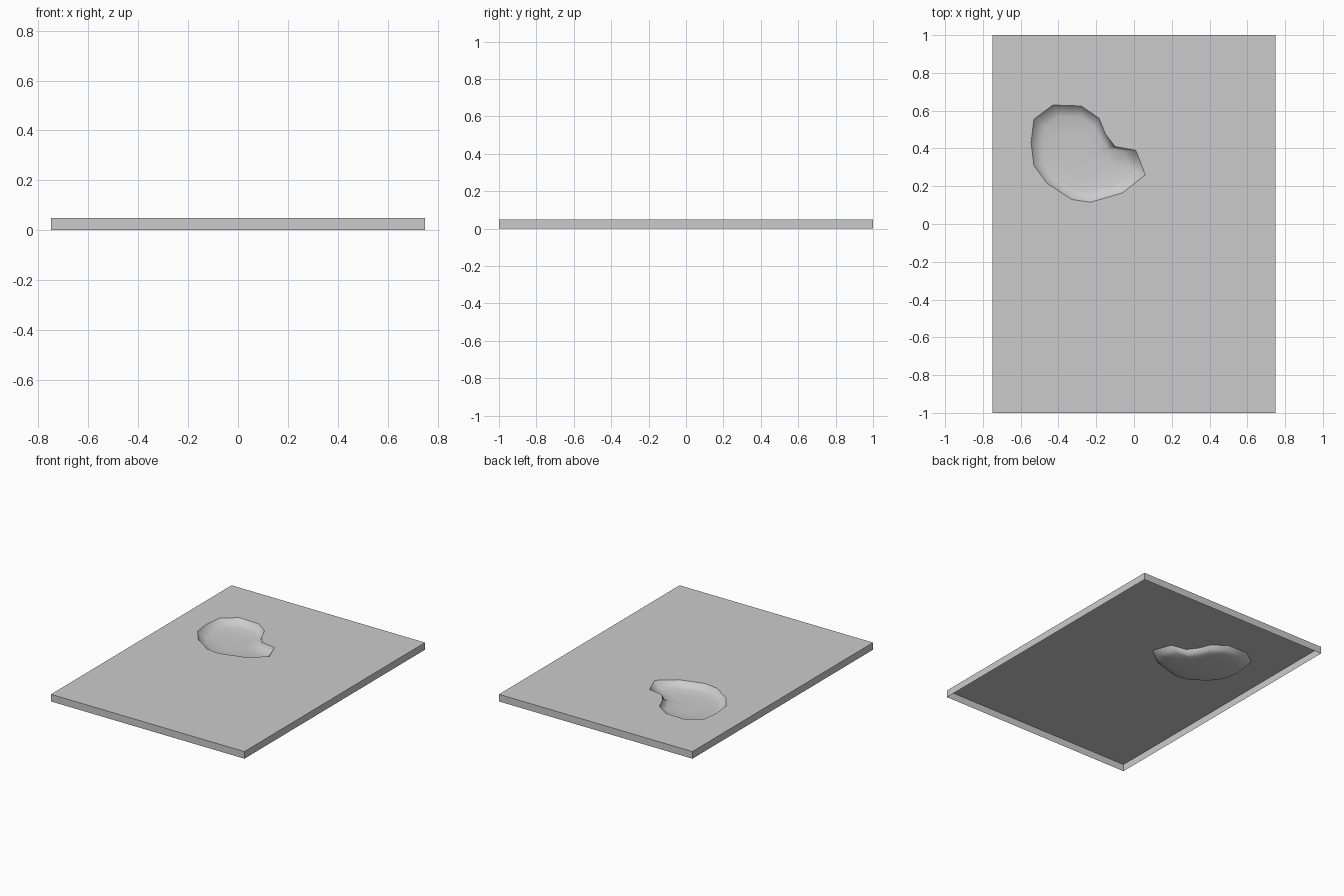
import bpy, bmesh

if "Cube" in bpy.data.objects:
    bpy.data.objects.remove(bpy.data.objects["Cube"])

H = 0.05
CX, CY = -0.27, 0.36

# Outline of the dent, seen from above
outline = [(-0.43, 0.63), (-0.28, 0.625), (-0.185, 0.56), (-0.15, 0.475),
           (-0.10, 0.41), (0.01, 0.39), (0.06, 0.26), (-0.06, 0.165),
           (-0.23, 0.115), (-0.33, 0.13), (-0.46, 0.215), (-0.53, 0.31),
           (-0.545, 0.43), (-0.53, 0.555)]
corners = [(-0.75, -1), (0.75, -1), (0.75, 1), (-0.75, 1)]

bm = bmesh.new()


def ring(points, z, scale=1.0):
    return [bm.verts.new((CX + (x - CX) * scale, CY + (y - CY) * scale, z))
            for x, y in points]


def loop_edges(vs):
    return [bm.edges.new((vs[i - 1], vs[i])) for i in range(len(vs))]


def bridge(a, b):
    return [bm.faces.new((a[i - 1], a[i], b[i], b[i - 1])) for i in range(len(a))]


# Flat top with a hole for the dent
top = ring(corners, H)
rim = ring(outline, H)
bmesh.ops.triangle_fill(bm, use_beauty=True, use_dissolve=False,
                        edges=loop_edges(top) + loop_edges(rim), normal=(0, 0, 1))

# Side walls, open underneath
bridge(ring(corners, 0.0), top)

# Sunken dent: steep edge, shallow rounded floor
dent = []
prev = rim
for scale, z in [(0.92, 0.024), (0.78, 0.013), (0.45, 0.008)]:
    cur = ring(outline, z, scale)
    dent += bridge(prev, cur)
    prev = cur
mid = bm.verts.new((CX, CY, 0.007))
for i in range(len(prev)):
    dent.append(bm.faces.new((prev[i - 1], prev[i], mid)))

bmesh.ops.recalc_face_normals(bm, faces=bm.faces)
if dent[-1].normal.z < 0:
    bmesh.ops.reverse_faces(bm, faces=bm.faces)

# Smooth inside the dent, crisp rim
for f in dent:
    f.smooth = True
for i in range(len(rim)):
    bm.edges.get((rim[i - 1], rim[i])).smooth = False

mesh = bpy.data.meshes.new("dented_slab")
bm.to_mesh(mesh)
bm.free()
slab = bpy.data.objects.new("dented_slab", mesh)
bpy.context.collection.objects.link(slab)
